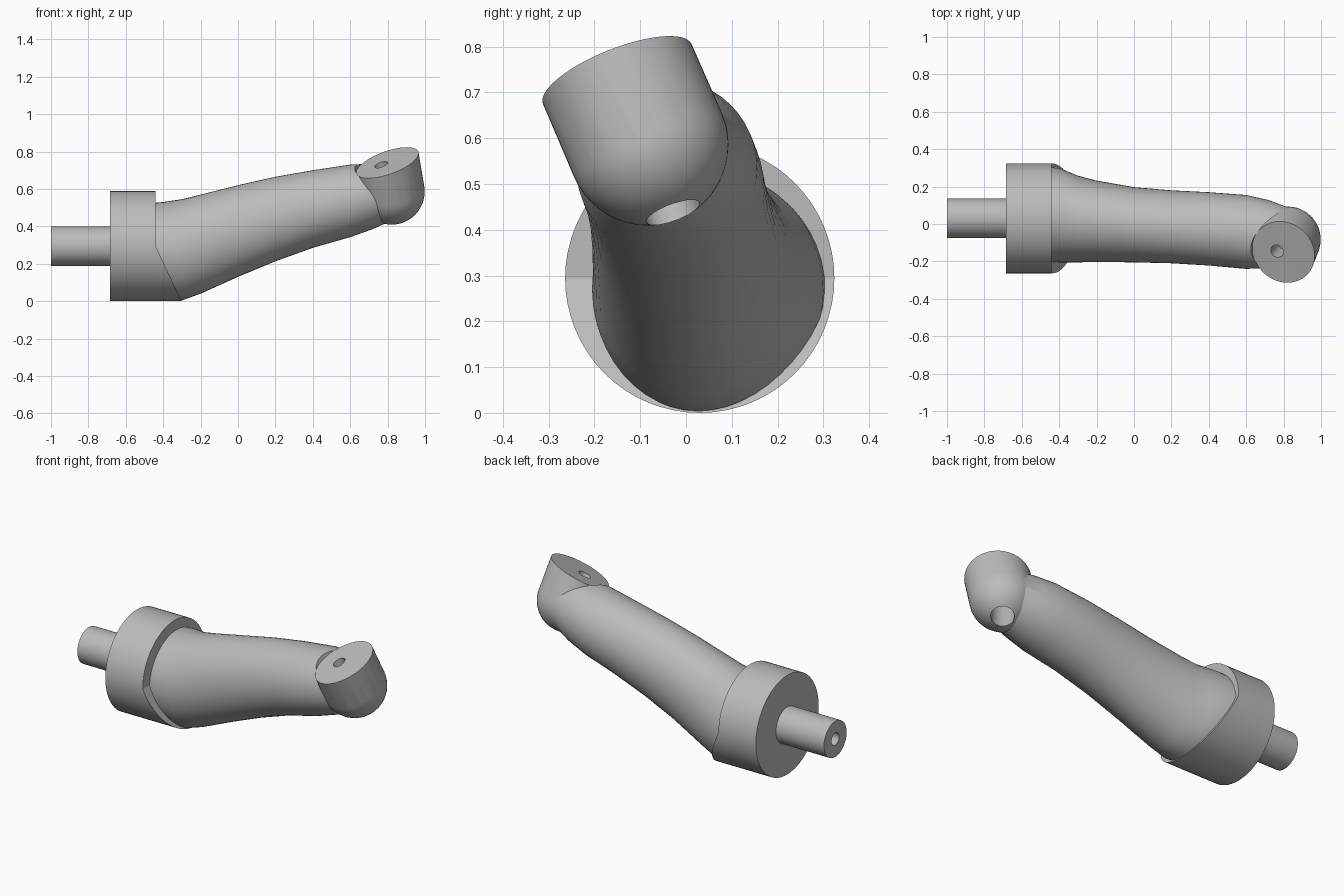
import bpy, bmesh, math
from mathutils import Vector, Matrix

if "Cube" in bpy.data.objects:
    bpy.data.objects.remove(bpy.data.objects["Cube"])

grey = bpy.data.materials.new("satin grey")
grey.use_nodes = True
colour = (0.5, 0.5, 0.5, 1)
grey.diffuse_color = colour
grey.node_tree.nodes["Principled BSDF"].inputs["Base Color"].default_value = colour


def finish(name, bm):
    bmesh.ops.recalc_face_normals(bm, faces=bm.faces)
    mesh = bpy.data.meshes.new(name)
    bm.to_mesh(mesh)
    bm.free()
    mesh.materials.append(grey)
    obj = bpy.data.objects.new(name, mesh)
    bpy.context.collection.objects.link(obj)
    return obj


def rod_mesh(start, end, radius, segments=64):
    bm = bmesh.new()
    start, end = Vector(start), Vector(end)
    axis = end - start
    turn = axis.to_track_quat('Z', 'Y').to_matrix().to_4x4()
    bmesh.ops.create_cone(bm, cap_ends=True, segments=segments, radius1=radius,
                          radius2=radius, depth=axis.length,
                          matrix=Matrix.Translation((start + end) / 2) @ turn)
    return bm


def combine(target, tool, operation):
    mod = target.modifiers.new(operation.lower(), 'BOOLEAN')
    mod.object, mod.operation, mod.solver = tool, operation, 'EXACT'
    tool.hide_render = True
    bpy.context.view_layer.objects.active = target
    bpy.ops.object.modifier_apply(modifier=mod.name)
    bpy.data.objects.remove(tool)


# Collar: the lower half of its inner end slants out under the arm
Y, Z = 0.03, 0.294
bm = rod_mesh((-0.685, Y, Z), (-0.44, Y, Z), 0.294)
end_ring = [v for v in bm.verts if v.co.x > -0.5]
for v in end_ring:
    v.co.x += max(0, Z - v.co.z) * 0.47
bmesh.ops.connect_verts(bm, verts=[v for v in end_ring if abs(v.co.z - Z) < 0.001])
collar = finish("collar", bm)

# Shaft with a blind centre hole
shaft = finish("shaft", rod_mesh((-1, Y, Z), (-0.66, Y, Z), 0.106, 48))
combine(shaft, finish("shaft_hole", rod_mesh((-1.1, Y, Z), (-0.8, Y, Z), 0.036, 24)),
        'DIFFERENCE')

# Arm: oval sections given as x, y range, z range
sections = [
    (-0.50, -0.20, 0.31, 0.01, 0.52),
    (-0.40, -0.205, 0.30, 0.005, 0.53),
    (-0.30, -0.205, 0.258, 0.004, 0.545),
    (-0.20, -0.203, 0.232, 0.04, 0.57),
    (0.0, -0.205, 0.197, 0.13, 0.62),
    (0.2, -0.21, 0.18, 0.213, 0.665),
    (0.4, -0.222, 0.17, 0.285, 0.70),
    (0.6, -0.24, 0.155, 0.342, 0.73),
    (0.72, -0.235, 0.128, 0.385, 0.735),
    (0.82, -0.22, 0.09, 0.43, 0.73),
    (0.90, -0.19, 0.04, 0.475, 0.70),
]
SIDES = 48
bm = bmesh.new()
rings = []
for x, y0, y1, z0, z1 in sections:
    ring = []
    for i in range(SIDES):
        a = math.tau * i / SIDES
        ring.append(bm.verts.new((x, (y0 + y1) / 2 + (y1 - y0) / 2 * math.cos(a),
                                  (z0 + z1) / 2 + (z1 - z0) / 2 * math.sin(a))))
    rings.append(ring)
for a, b in zip(rings, rings[1:]):
    for i in range(SIDES):
        j = (i + 1) % SIDES
        bm.faces.new((a[i], a[j], b[j], b[i]))
bm.faces.new(rings[0])
bm.faces.new(rings[-1])
arm = finish("arm", bm)

# Elbow head: hull of a rounded heel and the tilted end face
face = Vector((0.80, -0.15, 0.74))
normal = Vector((-0.36, -0.40, 1)).normalized()
bm = bmesh.new()
bmesh.ops.create_uvsphere(bm, u_segments=48, v_segments=24, radius=0.176,
                          matrix=Matrix.Translation((0.822, -0.083, 0.585)))
disc = Matrix.Translation(face) @ normal.to_track_quat('Z', 'Y').to_matrix().to_4x4()
bmesh.ops.create_circle(bm, segments=48, radius=0.175, matrix=disc)
hull = bmesh.ops.convex_hull(bm, input=bm.verts)
bmesh.ops.delete(bm, geom=list({g for g in hull["geom_interior"] + hull["geom_unused"]
                                if isinstance(g, bmesh.types.BMVert)}), context='VERTS')
bmesh.ops.dissolve_limit(bm, angle_limit=0.01, verts=bm.verts, edges=bm.edges)
head = finish("elbow_head", bm)
combine(arm, head, 'UNION')

# Clear the space over the end face, then drill the stepped bolt hole
combine(arm, finish("face_cutter", rod_mesh(face, face + normal * 0.4, 0.177)),
        'DIFFERENCE')
hole = Vector((0.765, -0.145, 0.73))
combine(arm, finish("bolt_hole", rod_mesh(hole + normal * 0.2, hole - normal * 0.5, 0.036, 24)),
        'DIFFERENCE')
combine(arm, finish("counterbore", rod_mesh(hole - normal * 0.12, hole - normal * 0.5, 0.062, 32)),
        'DIFFERENCE')

# Smooth rounded surfaces, keep edges crisp
for obj in (collar, shaft, arm):
    bpy.ops.object.select_all(action='DESELECT')
    obj.select_set(True)
    bpy.context.view_layer.objects.active = obj
    bpy.ops.object.shade_smooth_by_angle(angle=math.radians(24))
